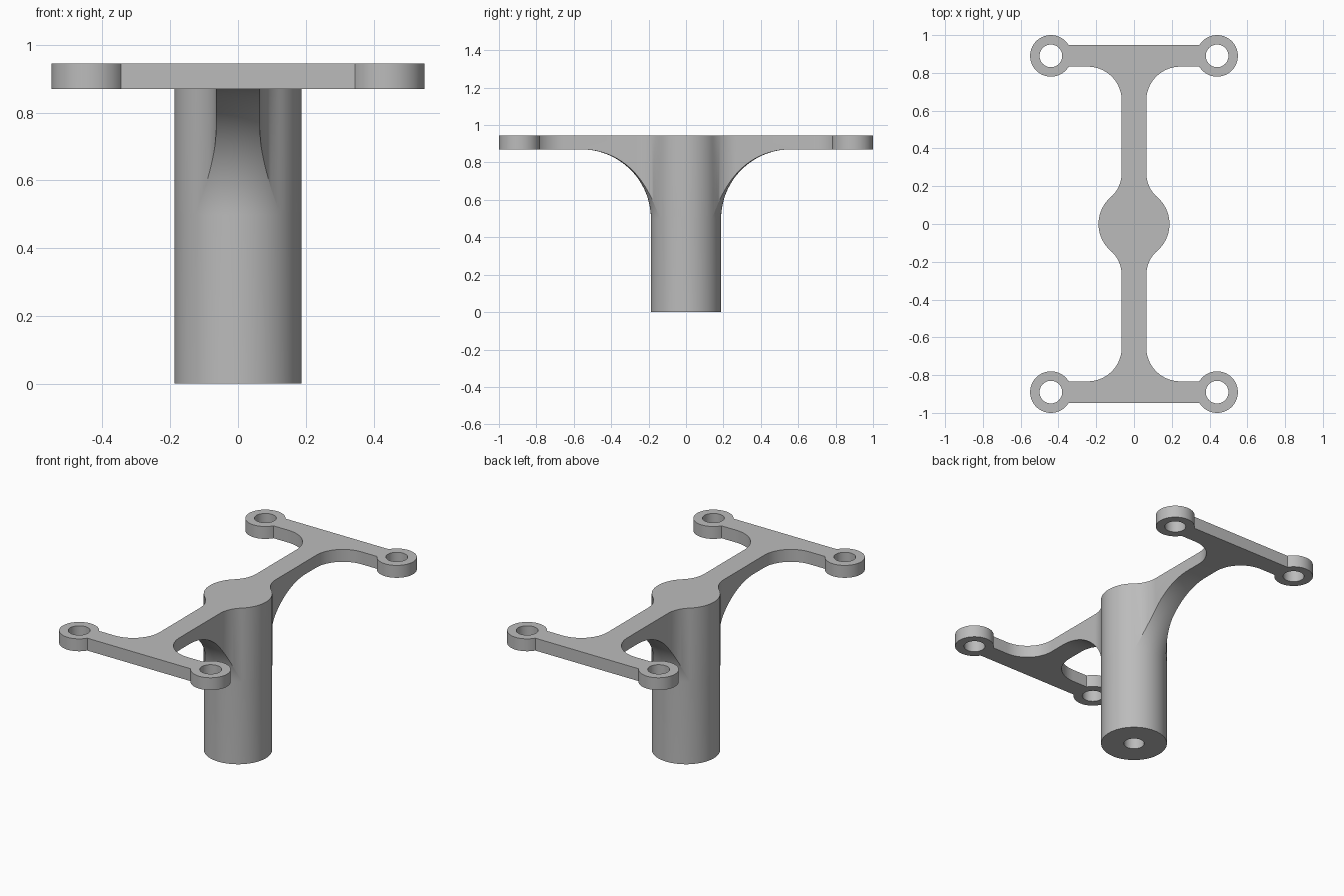
import bpy, bmesh
from math import cos, sin, pi, atan2, asin, hypot, radians

old = bpy.data.objects.get("Cube")
if old:
    bpy.data.objects.remove(old, do_unlink=True)

# Main dimensions
TOP, PLATE_Z = 0.945, 0.87
COLUMN_R, ARM_X = 0.1875, 0.065
LUG_X, LUG_Y, LUG_R, HOLE_R = 0.44, 0.89, 0.11, 0.06
BAR_HALF = 0.057

grey = bpy.data.materials.new("plain grey")
grey.use_nodes = True
colour = (0.5, 0.5, 0.5, 1)
grey.diffuse_color = colour
grey.node_tree.nodes["Principled BSDF"].inputs["Base Color"].default_value = colour


def arc(cx, cy, r, a0, a1, n):
    return [(cx + r * cos(a0 + (a1 - a0) * i / n),
             cy + r * sin(a0 + (a1 - a0) * i / n)) for i in range(n + 1)]


def make_object(name, bm):
    bmesh.ops.recalc_face_normals(bm, faces=bm.faces)
    mesh = bpy.data.meshes.new(name)
    bm.to_mesh(mesh)
    bm.free()
    obj = bpy.data.objects.new(name, mesh)
    bpy.context.collection.objects.link(obj)
    mesh.materials.append(grey)
    return obj


def prism(name, outline, z0, z1):
    bm = bmesh.new()
    face = bm.faces.new([bm.verts.new((x, y, z0)) for x, y in outline])
    new = bmesh.ops.extrude_face_region(bm, geom=[face])["geom"]
    verts = [v for v in new if isinstance(v, bmesh.types.BMVert)]
    bmesh.ops.translate(bm, vec=(0, 0, z1 - z0), verts=verts)
    return make_object(name, bm)


def lathe(name, profile, steps):
    bm = bmesh.new()
    verts = [bm.verts.new((r, 0, z)) for r, z in profile]
    edges = [bm.edges.new(pair) for pair in zip(verts, verts[1:])]
    bmesh.ops.spin(bm, geom=verts + edges, cent=(0, 0, 0), axis=(0, 0, 1),
                   angle=2 * pi, steps=steps)
    bmesh.ops.remove_doubles(bm, verts=bm.verts, dist=1e-5)
    return make_object(name, bm)


def boolean(obj, other, operation):
    other.hide_render = True
    mod = obj.modifiers.new(operation.lower(), 'BOOLEAN')
    mod.operation, mod.solver, mod.object = operation, 'EXACT', other
    bpy.context.view_layer.objects.active = obj
    bpy.ops.object.modifier_apply(modifier=mod.name)
    bpy.data.objects.remove(other, do_unlink=True)


# One quarter of the plan outline: hub, neck fillet, arm, bar fillet, lug
hub_r = COLUMN_R + 0.0004
neck_r, neck_y = 0.171, 0.27
neck_x = ARM_X + neck_r
neck_a = atan2(neck_y, neck_x)
bar_r = 0.18
lug_a = asin(BAR_HALF / LUG_R)
quarter = arc(0, 0, hub_r, 0, neck_a, 14)
quarter += arc(neck_x, neck_y, hypot(neck_x, neck_y) - hub_r, neck_a + pi, pi, 14)[1:]
quarter += arc(ARM_X + bar_r, LUG_Y - BAR_HALF - bar_r, bar_r, pi, pi / 2, 20)
quarter += arc(LUG_X, LUG_Y, LUG_R, lug_a - pi, pi - lug_a, 56)

# Mirror it to the whole outline
half = quarter + [(-x, y) for x, y in reversed(quarter)]
outline = half + [(x, -y) for x, y in reversed(half[1:-1])]
bracket = prism("bracket", outline, -0.1, TOP)

# Column flaring into the flat underside of the arms
flare_r = 0.372
profile = [(0, 0), (COLUMN_R, 0)]
profile += arc(COLUMN_R + flare_r, PLATE_Z - flare_r, flare_r, pi, pi / 2, 28)
profile += [(1.4, PLATE_Z), (1.4, 1.1), (0, 1.1)]
boolean(bracket, lathe("flare_helper", profile, 112), 'INTERSECT')

# Screw holes in the lugs and a blind bore in the column foot
for sx in (-1, 1):
    for sy in (-1, 1):
        ring = arc(sx * LUG_X, sy * LUG_Y, HOLE_R, 0, 2 * pi, 48)[:-1]
        boolean(bracket, prism("hole_helper", ring, 0.8, 1.0), 'DIFFERENCE')
bore = arc(0, 0, 0.058, 0, 2 * pi, 48)[:-1]
boolean(bracket, prism("bore_helper", bore, -0.1, 0.5), 'DIFFERENCE')

# Smooth curved walls, crisp rims
bpy.ops.object.select_all(action='DESELECT')
bracket.select_set(True)
bpy.context.view_layer.objects.active = bracket
bpy.ops.object.shade_smooth_by_angle(angle=radians(30))
